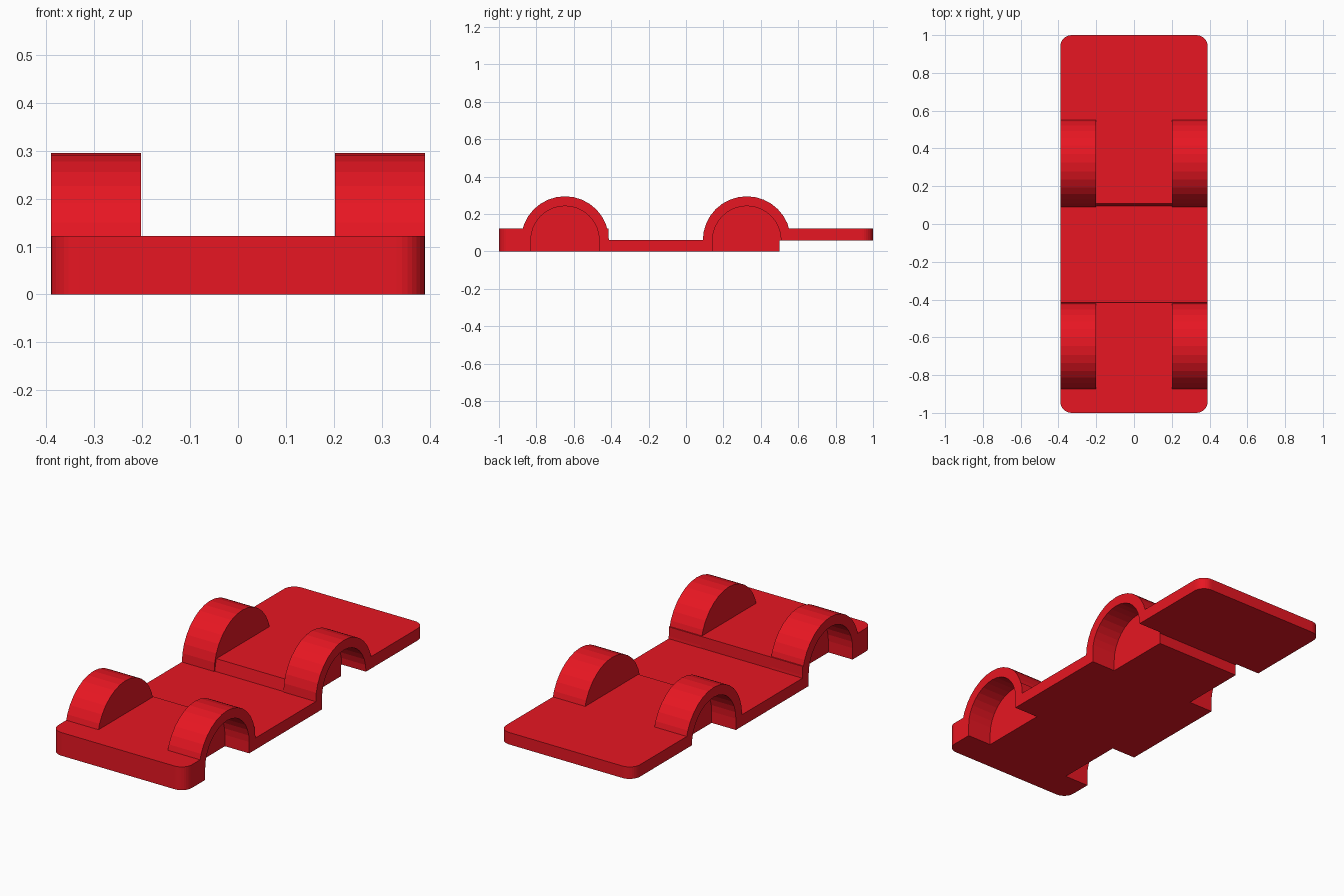
import bpy, bmesh
from math import pi, sin, cos

if "Cube" in bpy.data.objects:
    bpy.data.objects.remove(bpy.data.objects["Cube"])

HALF_W = 0.39      # half width of the body
AXLE_Z = 0.06      # centre height of the wheel arches
AXLES = (-0.647, 0.325)

red = bpy.data.materials.new("red_paint")
red.diffuse_color = (0.8, 0.008, 0.016, 1)
red.use_nodes = True
red.node_tree.nodes["Principled BSDF"].inputs["Base Color"].default_value = red.diffuse_color


def extrude_profile(name, profile, x0, x1, corner=0.0):
    """Extrude a (y, z) outline along x, optionally rounding the upright end corners."""
    bm = bmesh.new()
    face = bm.faces.new([bm.verts.new((x0, y, z)) for y, z in profile])
    ext = bmesh.ops.extrude_face_region(bm, geom=[face])
    verts = [g for g in ext["geom"] if isinstance(g, bmesh.types.BMVert)]
    bmesh.ops.translate(bm, verts=verts, vec=(x1 - x0, 0, 0))
    bmesh.ops.recalc_face_normals(bm, faces=bm.faces)
    if corner:
        ends = [e for e in bm.edges
                if all(abs(v.co.y) > 0.999 for v in e.verts)
                and abs(e.verts[0].co.x - e.verts[1].co.x) < 1e-5]
        bmesh.ops.bevel(bm, geom=ends, offset=corner, segments=8,
                        profile=0.5, affect='EDGES')
    mesh = bpy.data.meshes.new(name)
    bm.to_mesh(mesh)
    bm.free()
    obj = bpy.data.objects.new(name, mesh)
    bpy.context.collection.objects.link(obj)
    obj.data.materials.append(red)
    return obj


def half_disc(y, r, n=16):
    return [(y + r * cos(pi * i / n), AXLE_Z + r * sin(pi * i / n)) for i in range(n + 1)]


def combine(target, tool, operation):
    mod = target.modifiers.new(operation.lower(), 'BOOLEAN')
    mod.operation = operation
    mod.solver = 'EXACT'
    mod.object = tool
    bpy.context.view_layer.objects.active = target
    bpy.ops.object.modifier_apply(modifier=mod.name)
    bpy.data.objects.remove(tool)


# Floor pan: thick nose, low middle, raised tail plate
chassis = extrude_profile("chassis", [
    (-1, 0), (0.50, 0), (0.50, 0.059), (1, 0.059), (1, 0.122),
    (0.108, 0.122), (0.095, 0.061), (-0.413, 0.061), (-0.415, 0.122), (-1, 0.122),
], -HALF_W, HALF_W, corner=0.06)

# Wheel arches on both sides
for y in AXLES:
    for s in (-1, 1):
        arch = extrude_profile("arch", half_disc(y, 0.235), s * 0.202, s * HALF_W)
        combine(chassis, arch, 'UNION')

# Wheel wells, open outward and downward
for y in AXLES:
    for s in (-1, 1):
        outline = half_disc(y, 0.183) + [(y - 0.183, -0.1), (y + 0.183, -0.1)]
        well = extrude_profile("well_cutter", outline, s * 0.249, s * 0.5)
        combine(chassis, well, 'DIFFERENCE')
